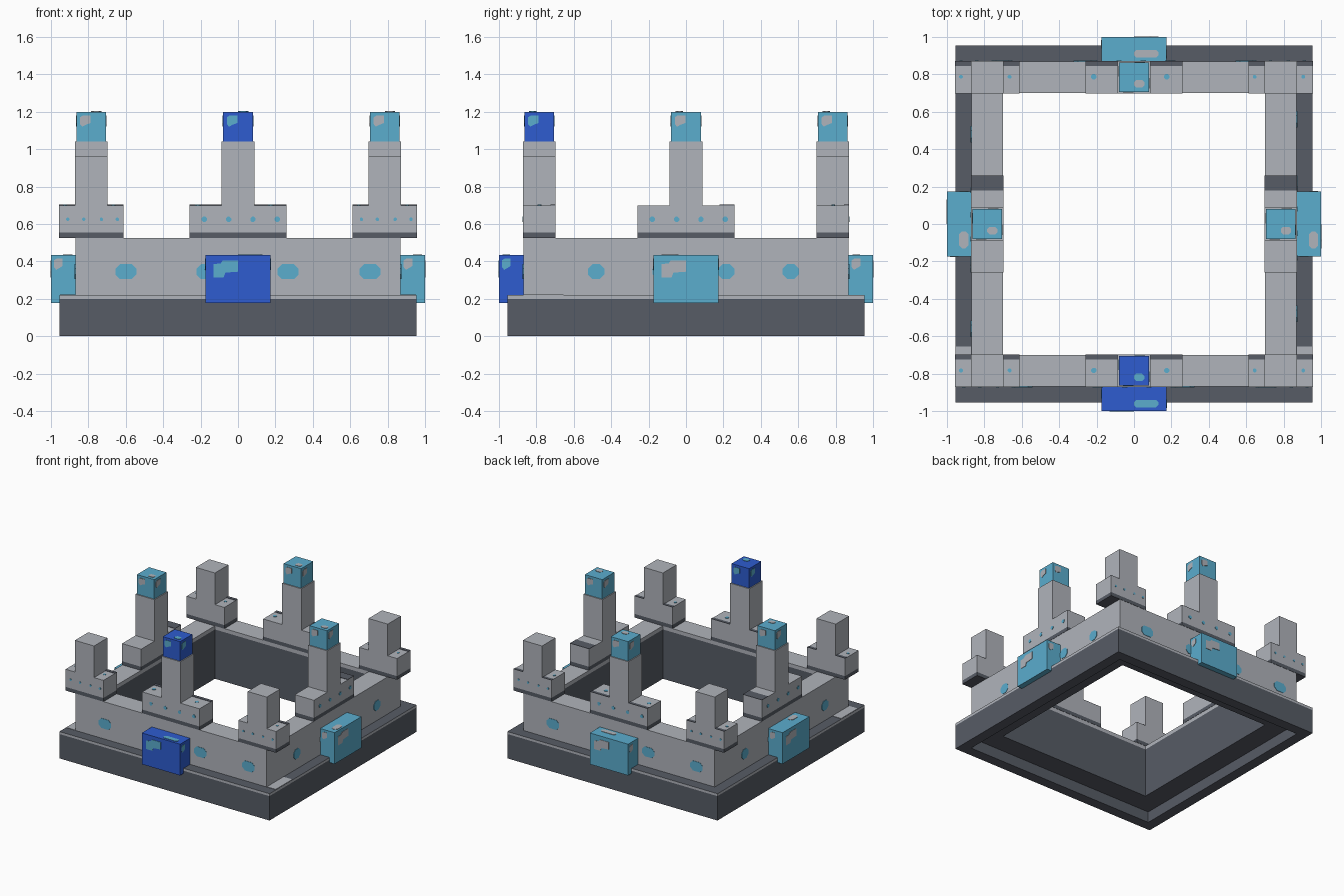
import bpy, bmesh, math
from mathutils import Vector, Matrix

if "Cube" in bpy.data.objects:
    bpy.data.objects.remove(bpy.data.objects["Cube"])


def material(name, r, g, b):
    m = bpy.data.materials.new(name)
    lin = [((c / 255 + 0.055) / 1.055) ** 2.4 for c in (r, g, b)]
    m.diffuse_color = (*lin, 1)
    m.use_nodes = True
    m.node_tree.nodes["Principled BSDF"].inputs["Base Color"].default_value = m.diffuse_color
    return m


LIGHT = material("light_stone", 176, 180, 187)
DARK = material("dark_stone", 87, 92, 102)
SKY = material("light_blue", 91, 173, 206)
BLUE = material("deep_blue", 46, 92, 208)
R = 0.785          # centre line of the wall
U = 0.087          # half the wall thickness
Z = Vector((0, 0, 1))


def finish(name, bm, mats, fix=True):
    if fix:
        bmesh.ops.recalc_face_normals(bm, faces=bm.faces)
    me = bpy.data.meshes.new(name)
    bm.to_mesh(me)
    bm.free()
    for m in mats:
        me.materials.append(m)
    ob = bpy.data.objects.new(name, me)
    bpy.context.collection.objects.link(ob)
    return ob


def prism(name, pts, y0, y1, mat, turn=0):
    """Extrude an x-z outline from y0 to y1, then turn it about z."""
    bm = bmesh.new()
    a = [bm.verts.new((x, y0, z)) for x, z in pts]
    b = [bm.verts.new((x, y1, z)) for x, z in pts]
    bm.faces.new(a)
    bm.faces.new(b[::-1])
    for i in range(len(pts)):
        j = (i + 1) % len(pts)
        bm.faces.new((a[j], a[i], b[i], b[j]))
    bm.transform(Matrix.Rotation(turn, 4, 'Z'))
    return finish(name, bm, [mat])


def rect(x0, x1, z0, z1):
    return [(x0, z0), (x1, z0), (x1, z1), (x0, z1)]


def rounded(x0, x1, z0, z1, k=0.3):
    c = min(x1 - x0, z1 - z0) * k
    return [(x0 + c, z0), (x1 - c, z0), (x1, z0 + c), (x1, z1 - c),
            (x1 - c, z1), (x0 + c, z1), (x0, z1 - c), (x0, z0 + c)]


def plate(name, pts, origin, n, mat):
    """Thin painted plate on the face with normal n (u to the right, v up)."""
    n, origin = Vector(n), Vector(origin)
    u = Vector((1, 0, 0)) if abs(n.z) > 0.5 else Z.cross(n)
    v = n.cross(u)
    bm = bmesh.new()
    f = bm.faces.new([bm.verts.new(origin + u * a + v * b + n * 0.003) for a, b in pts])
    ext = bmesh.ops.extrude_face_region(bm, geom=[f])
    for e in ext['geom']:
        if isinstance(e, bmesh.types.BMVert):
            e.co -= n * 0.003
    return finish(name, bm, [mat])


def normal(turn):
    return Matrix.Rotation(turn, 3, 'Z') @ Vector((0, -1, 0))


# Plinth and wall: one stepped profile carried round a square
profile = [(.955, 0), (.955, .2), (.955, .22), (.87, .22), (.87, .525),
           (.70, .525), (.70, .495), (.70, .09), (.87, .09), (.87, 0)]
edge_mat = [1, 0, 1, 0, 0, 0, 1, 1, 1, 1]
bm = bmesh.new()
rings = [[bm.verts.new((r * sx, r * sy, z)) for sx, sy in ((-1, -1), (1, -1), (1, 1), (-1, 1))]
         for r, z in profile]
for i in range(len(rings)):
    a, b = rings[i], rings[(i + 1) % len(rings)]
    for k in range(4):
        j = (k + 1) % 4
        bm.faces.new((a[k], a[j], b[j], b[k])).material_index = edge_mat[i]
finish("plinth_and_wall", bm, [LIGHT, DARK])

# Pale patches on the side ledges
for s in (-1, 1):
    plate("ledge_patch", rect(-.04, .04, -.87, -.655), (s * .9125, 0, .22), Z, LIGHT)


def merlon(cx, turn, half, post_top):
    """Stepped merlon with a dark foot and a row of dots."""
    out = rect(cx - half, cx + half, .555, .70)[:2] + [
        (cx + half, .70), (cx + U, .70), (cx + U, post_top),
        (cx - U, post_top), (cx - U, .70), (cx - half, .70)]
    prism("merlon", out, -R - U, -R + U, LIGHT, turn)
    prism("merlon_foot", rect(cx - half, cx + half, .525, .555), -R - U, -R + U, DARK, turn)
    n = normal(turn)
    dots, s = ((-.18, -.05, .08, .21), .014) if cx == 0 else ((-.125, -.04, .055, .14), .009)
    for d in dots:
        plate("merlon_dot", rounded(cx + d - s, cx + d + s, .625 - s, .625 + s),
              n * (R + U), n, SKY)


def patched_box(name, lo, hi, mat, patch_mat):
    """Box with a painted blotch on each side and on its top."""
    prism(name, rect(lo[0], hi[0], lo[2], hi[2]), lo[1], hi[1], mat)
    lo, hi = Vector(lo), Vector(hi)
    c, h = (lo + hi) / 2, (hi - lo) / 2
    for k in range(4):
        n = normal(k * math.pi / 2)
        w = h.x if abs(n.y) > .5 else h.y
        d = h.y if abs(n.y) > .5 else h.x
        x0, x1 = -.76 * w, (0 if w > .1 else -.05 * w)
        top = h.z - .03
        if w > .1:     # hooked blotch on broad faces
            pts = [(x0, top - .09), (x0 + .055, top - .09), (x0 + .065, top - .065),
                   (x1, top - .06), (x1, top), (x0 + .05, top), (x0 + .04, top - .015),
                   (x0, top - .02)]
        else:
            pts = [(x0, top - .035), (x0 + .012, top - .05), (x0 + .03, top - .04),
                   (x1, top - .03), (x1, top + .01), (x0 + .015, top + .01), (x0, top)]
        plate(name + "_blotch", pts, c + n * d, n, patch_mat)
    # Top blotch sits towards the front right
    if h.x > .1:
        pts = rounded(0, .13, -.045, -.005)
    elif h.y > .1:
        pts = rounded(0, .05, -.13, -.04)
    else:
        pts = rounded(0, .055, -.055, -.015)
    plate(name + "_top_blotch", pts, (c.x, c.y, hi.z), Z, patch_mat)


for k in range(4):
    turn = k * math.pi / 2
    n = normal(turn)
    main, spot = (BLUE, SKY) if k == 0 else (SKY, LIGHT)

    # Central merlon with its coloured cap
    merlon(0, turn, .26, 1.04)
    c = n * R
    patched_box("cap", (c.x - .079, c.y - .079, 1.04), (c.x + .079, c.y + .079, 1.2), main, spot)

    # Coloured block on the outside of the wall
    c = n * .935
    wx, wy = (.174, .065) if k % 2 == 0 else (.065, .174)
    patched_box("wall_block", (c.x - wx, c.y - wy, .178), (c.x + wx, c.y + wy, .435), main, spot)

    # Corner merlons stand on the front and back walls only
    if k % 2 == 0:
        for cx in (-R, R):
            merlon(cx, turn, .172, .96)

    # Painted patches along the wall
    centres, w = ((-.60, -.165, .267, .705), .056) if k % 2 == 0 else ((-.48, -.135, .215, .56), .043)
    for x in centres:
        plate("wall_patch", rounded(x - w, x + w, .305, .385), n * .87, n, SKY)

# Markings on the merlon tops
for y in (-R, R):
    for cx, half, dots in ((-R, .172, (-.14, .12)), (0, .26, (-.215, .175)), (R, .172, (-.14, .12))):
        for x0, x1 in ((cx - half, cx - U), (cx + U, cx + half)):
            plate("top_edge_stripe", rect(x0, x1, y + .061, y + U), (0, 0, .70), Z, DARK)
        for d in dots:
            s = .014 if cx == 0 else .01
            plate("top_dot", rounded(cx + d - s, cx + d + s, y + .002 - s, y + .002 + s),
                  (0, 0, .70), Z, SKY)
for x in (-R, R):
    plate("top_end_stripe", rect(x - U, x + U, .18, .26), (0, 0, .70), Z, DARK)
